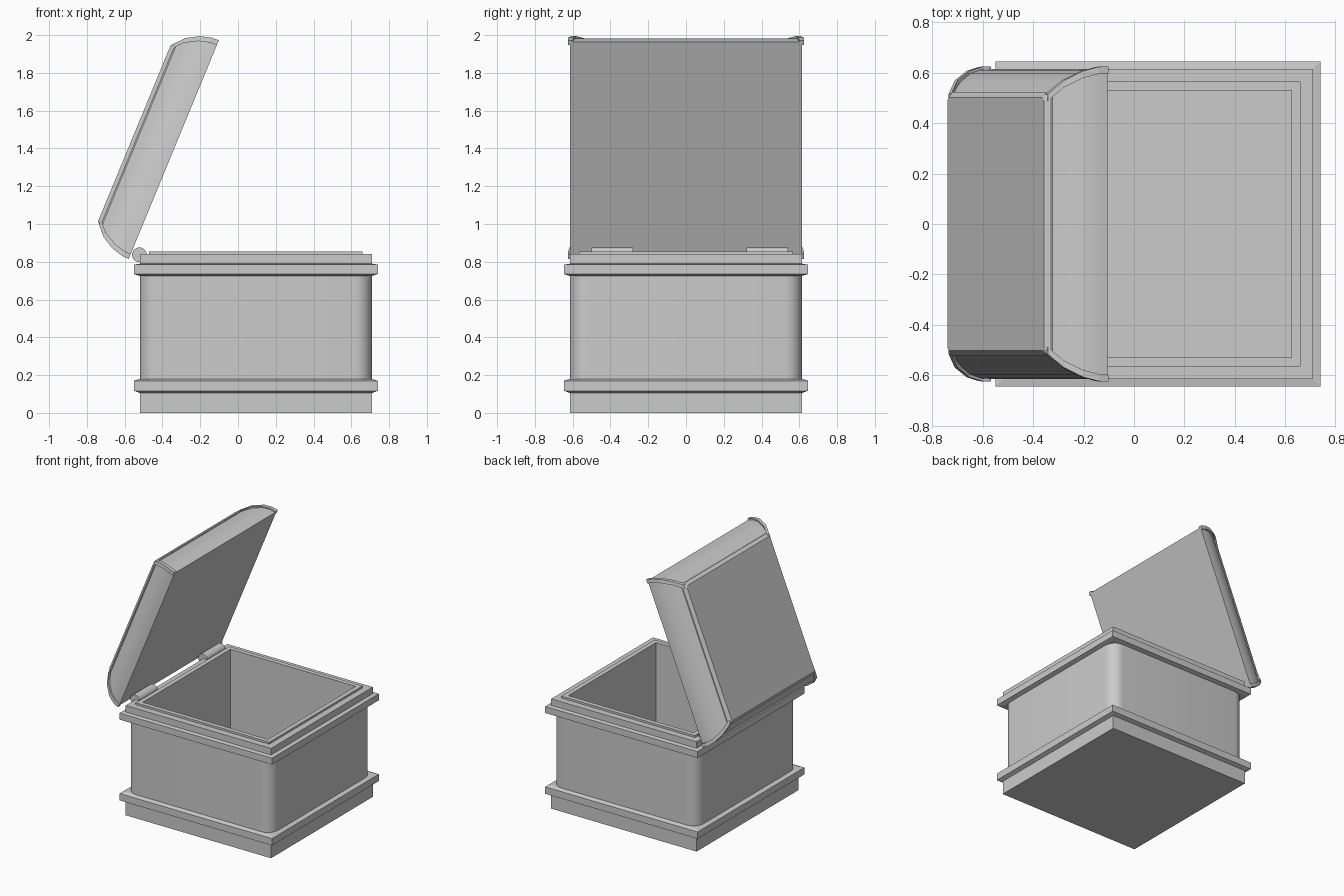
import bpy, bmesh, math
from mathutils import Matrix

if "Cube" in bpy.data.objects:
    bpy.data.objects.remove(bpy.data.objects["Cube"])

CX = 0.095                                   # box centre along x
BOX = Matrix.Translation((CX, 0, 0))
LID = Matrix.Translation((-0.34, 0, 1.394)) @ Matrix.Rotation(math.radians(-67.6), 4, 'Y')


def square(h, r=0.0, n=8):
    """Square outline of half width h, with optional rounded corners."""
    if r == 0:
        return [(h, h), (-h, h), (-h, -h), (h, -h)]
    pts = []
    for q in range(4):
        sx, sy = [(1, 1), (-1, 1), (-1, -1), (1, -1)][q]
        for i in range(n + 1):
            a = math.pi / 2 * (q + i / n)
            pts.append((sx * (h - r) + r * math.cos(a), sy * (h - r) + r * math.sin(a)))
    return pts


def loft(name, sections, matrix, bottom=False, top=False, smooth=None):
    """Skin a stack of (outline, z) sections."""
    bm = bmesh.new()
    rings = [[bm.verts.new((x, y, z)) for x, y in outline] for outline, z in sections]
    for a, b in zip(rings, rings[1:]):
        for i in range(len(a)):
            j = (i + 1) % len(a)
            bm.faces.new((a[i], a[j], b[j], b[i]))
    if bottom:
        bm.faces.new(rings[0][::-1])
    if top:
        bm.faces.new(rings[-1])
    mesh = bpy.data.meshes.new(name)
    bm.to_mesh(mesh)
    bm.free()
    ob = bpy.data.objects.new(name, mesh)
    bpy.context.collection.objects.link(ob)
    ob.matrix_world = matrix
    if smooth:
        bpy.ops.object.select_all(action='DESELECT')
        ob.select_set(True)
        bpy.context.view_layer.objects.active = ob
        bpy.ops.object.shade_smooth_by_angle(angle=math.radians(smooth))
    return ob


def stack(profile, r=0.0):
    return [(square(h, r), z) for h, z in profile]


# Plinth and rounded box wall
loft("plinth", stack([(0.615, 0), (0.615, 0.12)]), BOX, bottom=True)
loft("box_wall", stack([(0.614, 0.15), (0.614, 0.76)], 0.09), BOX, smooth=40)

# Trim bands
loft("lower_band", stack([(0.56, 0.105), (0.615, 0.105), (0.645, 0.117), (0.645, 0.17),
                          (0.615, 0.18), (0.56, 0.18)]), BOX)
loft("upper_band", stack([(0.56, 0.725), (0.615, 0.725), (0.645, 0.735), (0.645, 0.785),
                          (0.615, 0.79), (0.56, 0.79)]), BOX)

# Rim, raised lip and hollow interior
loft("rim_and_interior", stack([(0.615, 0.78), (0.615, 0.84), (0.565, 0.84), (0.565, 0.855),
                                (0.53, 0.855), (0.53, 0.11)]), BOX, top=True)

# Hinge barrels
for i, y in enumerate((-0.39, 0.43)):
    bpy.ops.mesh.primitive_cylinder_add(vertices=24, radius=0.039, depth=0.218,
                                        location=(-0.522, y, 0.837),
                                        rotation=(math.pi / 2, 0, 0))
    bpy.context.object.name = f"hinge_{i + 1}"
    bpy.ops.object.shade_smooth_by_angle()

# Domed lid and its chamfered top plate
loft("lid_dome", stack([(0.615, 0), (0.612, 0.045), (0.597, 0.095), (0.565, 0.148),
                        (0.52, 0.195), (0.51, 0.205)]), LID, bottom=True, top=True, smooth=35)
loft("lid_top_plate", [(square(0.525, 0.02, 3), 0.198), (square(0.525, 0.02, 3), 0.205),
                       (square(0.503, 0.02, 3), 0.226)], LID, bottom=True, top=True)

# Corner ribs following the lid curve
RIB = [(0.626, 0), (0.624, 0.04), (0.608, 0.1), (0.57, 0.167), (0.517, 0.215)]
W = 0.028
for k in range(4):
    secs = [([(h, h), (h - W, h), (h - W, h - W), (h, h - W)], z) for h, z in RIB]
    loft(f"lid_rib_{k + 1}", secs, LID @ Matrix.Rotation(k * math.pi / 2, 4, 'Z'),
         bottom=True, top=True)
